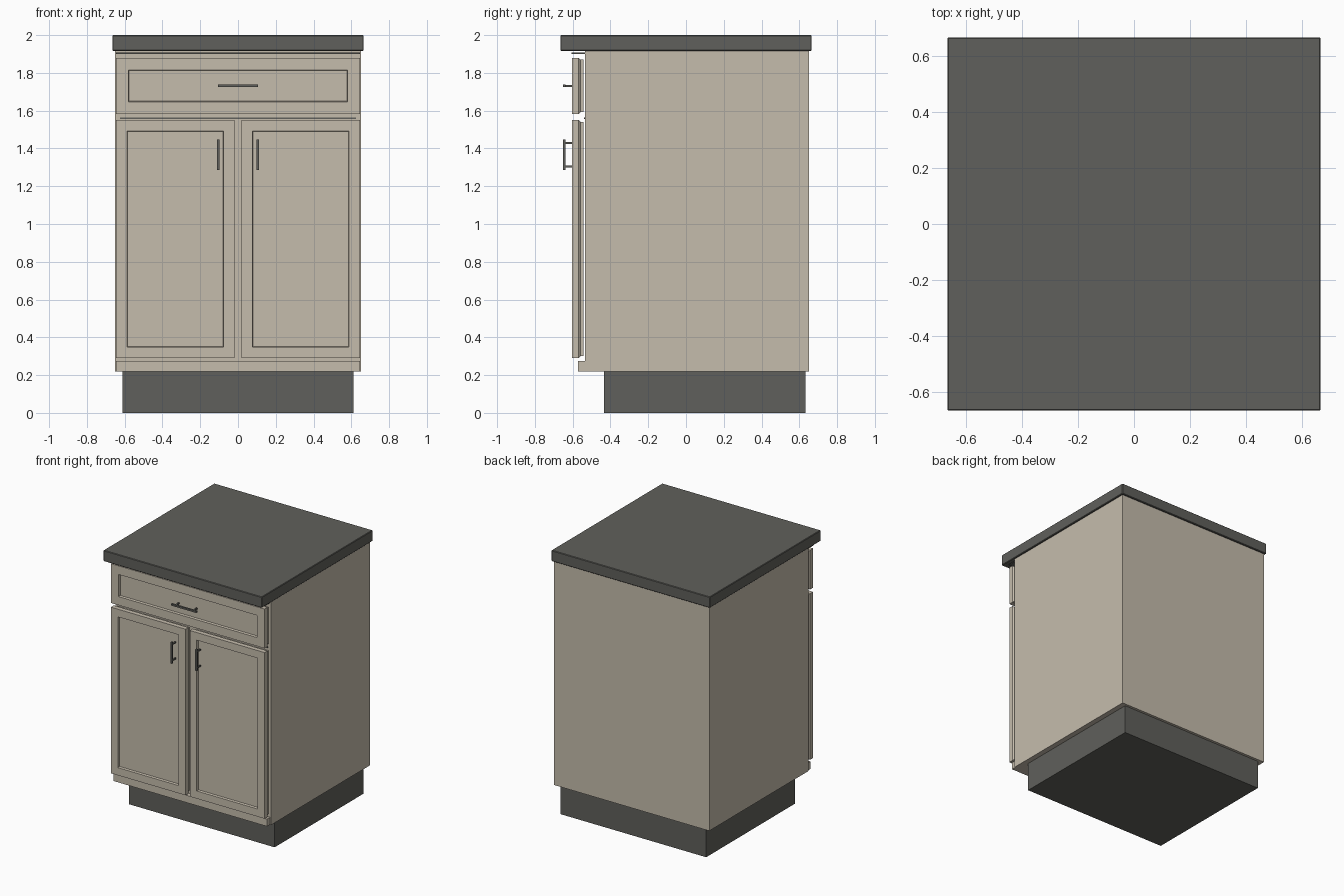
import bpy, bmesh

if "Cube" in bpy.data.objects:
    bpy.data.objects.remove(bpy.data.objects["Cube"])


def material(name, rgb):
    m = bpy.data.materials.new(name)
    m.diffuse_color = (*rgb, 1)
    m.use_nodes = True
    m.node_tree.nodes["Principled BSDF"].inputs["Base Color"].default_value = m.diffuse_color
    return m


CREAM = material("cream_paint", (0.56, 0.505, 0.415))
DARK = material("dark_grey", (0.117, 0.117, 0.106))


def finish(name, bm, mat):
    bmesh.ops.recalc_face_normals(bm, faces=bm.faces)
    mesh = bpy.data.meshes.new(name)
    bm.to_mesh(mesh)
    bm.free()
    mesh.materials.append(mat)
    ob = bpy.data.objects.new(name, mesh)
    bpy.context.collection.objects.link(ob)
    return ob


def add_box(bm, x0, x1, y0, y1, z0, z1):
    for v in bmesh.ops.create_cube(bm, size=1)["verts"]:
        v.co = (x1 if v.co.x > 0 else x0,
                y1 if v.co.y > 0 else y0,
                z1 if v.co.z > 0 else z0)


def boxes(name, mat, *dims):
    bm = bmesh.new()
    for d in dims:
        add_box(bm, *d)
    return finish(name, bm, mat)


def panel(name, x0, x1, z0, z1, margin):
    """Front panel: stepped back edge, flat frame, recessed centre."""
    profile = [(0.01, -0.543), (0.01, -0.558), (0.0, -0.568), (0.0, -0.603),
               (margin, -0.603), (margin + 0.003, -0.585)]
    bm = bmesh.new()
    rings = []
    for i, y in profile:
        rings.append([bm.verts.new((x, y, z)) for x, z in (
            (x0 + i, z0 + i), (x1 - i, z0 + i), (x1 - i, z1 - i), (x0 + i, z1 - i))])
    for a, b in zip(rings, rings[1:]):
        for k in range(4):
            n = (k + 1) % 4
            bm.faces.new((a[k], a[n], b[n], b[k]))
    bm.faces.new(rings[0])
    bm.faces.new(rings[-1])
    return finish(name, bm, CREAM)


# Main carcass, plinth and worktop
boxes("plinth", DARK, (-0.612, 0.612, -0.435, 0.632, 0, 0.22))
boxes("carcass", CREAM, (-0.652, 0.652, -0.535, 0.652, 0.218, 1.92))
top = boxes("worktop", DARK, (-0.665, 0.665, -0.665, 0.665, 1.917, 2.0))
bev = top.modifiers.new("edge", "BEVEL")
bev.width, bev.segments = 0.004, 1

# Rail under the doors and dark trim strips
boxes("bottom_rail", CREAM, (-0.645, 0.645, -0.573, -0.53, 0.22, 0.275))
boxes("top_trim", DARK, (-0.645, 0.645, -0.605, -0.535, 1.901, 1.908))
boxes("middle_trim", DARK, (-0.625, 0.625, -0.541, -0.53, 1.555, 1.565))

# Drawer front and its horizontal handle
panel("drawer_front", -0.645, 0.645, 1.582, 1.88, 0.065)
boxes("drawer_handle", DARK,
      (-0.105, 0.105, -0.652, -0.637, 1.725, 1.738),
      *[(s * 0.075 - 0.005, s * 0.075 + 0.005, -0.64, -0.6, 1.7265, 1.7365)
        for s in (-1, 1)])

# Pair of doors with vertical handles
for side, s in (("left", -1), ("right", 1)):
    xa, xb = sorted((s * 0.018, s * 0.645))
    panel(side + "_door", xa, xb, 0.29, 1.55, 0.058)
    x = s * 0.104
    boxes(side + "_door_handle", DARK,
          (x - 0.0065, x + 0.0065, -0.652, -0.637, 1.285, 1.447),
          *[(x - 0.005, x + 0.005, -0.64, -0.6, z - 0.005, z + 0.005)
            for z in (1.305, 1.428)])
